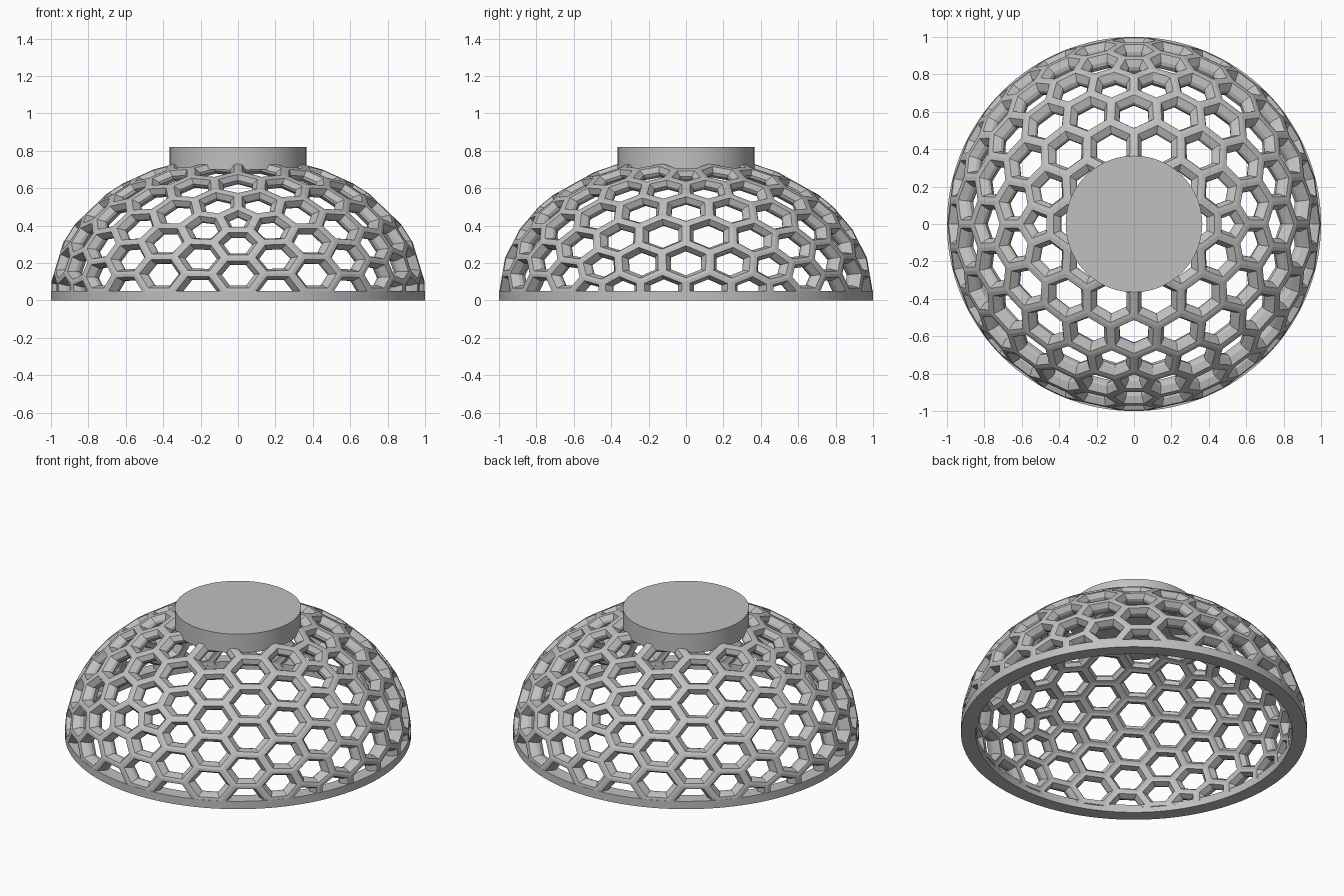
import bpy, bmesh, math
from mathutils import Vector

cube = bpy.data.objects.get("Cube")
if cube:
    bpy.data.objects.remove(cube, do_unlink=True)

FREQ = 5          # cells along each icosahedron edge
RISE = 0.73       # dome height above its equator
EQUATOR = 0.05    # the equator sits on top of the rim

grey = bpy.data.materials.new("plain grey")
grey.use_nodes = True
colour = (0.53, 0.53, 0.53, 1)
grey.diffuse_color = colour
grey.node_tree.nodes["Principled BSDF"].inputs["Base Color"].default_value = colour


def finish(bm, name, smooth):
    bmesh.ops.recalc_face_normals(bm, faces=bm.faces[:])
    mesh = bpy.data.meshes.new(name)
    bm.to_mesh(mesh)
    bm.free()
    obj = bpy.data.objects.new(name, mesh)
    bpy.context.collection.objects.link(obj)
    mesh.materials.append(grey)
    if smooth:
        bpy.ops.object.select_all(action='DESELECT')
        obj.select_set(True)
        bpy.context.view_layer.objects.active = obj
        bpy.ops.object.shade_smooth_by_angle(angle=math.radians(30))
    return obj


def icosahedron():
    """Icosahedron with one edge on top, running along x."""
    phi = (1 + math.sqrt(5)) / 2
    bm = bmesh.new()
    for a in (-1, 1):
        for b in (-phi, phi):
            for co in ((a, 0, b), (b, a, 0), (0, b, a)):
                bm.verts.new(Vector(co).normalized())
    bmesh.ops.convex_hull(bm, input=bm.verts[:])
    return bm


def geodesic_sphere():
    """Icosahedron split into FREQ parts per edge, projected to a unit sphere."""
    ico = icosahedron()
    geo = bmesh.new()
    for face in ico.faces:
        a, b, c = (v.co for v in face.verts)
        grid = {}
        for i in range(FREQ + 1):
            for j in range(FREQ + 1 - i):
                p = a * (FREQ - i - j) + b * i + c * j
                grid[i, j] = geo.verts.new(p.normalized())
        for i in range(FREQ):
            for j in range(FREQ - i):
                geo.faces.new((grid[i, j], grid[i + 1, j], grid[i, j + 1]))
                if i + j < FREQ - 1:
                    geo.faces.new((grid[i + 1, j], grid[i + 1, j + 1], grid[i, j + 1]))
    ico.free()
    bmesh.ops.remove_doubles(geo, verts=geo.verts[:], dist=0.001)
    return geo


def cell_corners(vert):
    """Corners of the hexagon around a vertex, in order."""
    n = vert.co.normalized()
    u = n.orthogonal().normalized()
    w = n.cross(u)
    pts = [f.calc_center_median().normalized() for f in vert.link_faces]
    return sorted(pts, key=lambda p: math.atan2(p.dot(w), p.dot(u)))


# Honeycomb dome: each cell adds half of the six-sided bar around it,
# given as distance from the bar's middle and distance from the centre
BAR = ((0, 1), (0.022, 1), (0.043, 0.965), (0.043, 0.945), (0.022, 0.915), (0, 0.915))
geo = geodesic_sphere()
bm = bmesh.new()
for vert in geo.verts:
    if vert.co.z < -0.3:
        continue
    corners = cell_corners(vert)
    count = len(corners)
    middle = sum(corners, Vector()) / count
    apothem = sum(((corners[k] + corners[k - 1]) / 2 - middle).length
                  for k in range(count)) / count
    loops = [[bm.verts.new(p.lerp(middle, w / apothem) * r) for p in corners]
             for w, r in BAR]
    for outer, inner in zip(loops, loops[1:]):
        for k in range(count):
            m = (k + 1) % count
            bm.faces.new((outer[k], outer[m], inner[m], inner[k]))
geo.free()
bmesh.ops.remove_doubles(bm, verts=bm.verts[:], dist=0.0005)
for v in bm.verts:
    v.co.z = EQUATOR + RISE * v.co.z
bmesh.ops.bisect_plane(bm, geom=bm.verts[:] + bm.edges[:] + bm.faces[:],
                       plane_co=(0, 0, 0.03), plane_no=(0, 0, 1), clear_inner=True)
finish(bm, "honeycomb_dome", False)


def lathe(name, profile, closed, sides=128):
    """Spin a radius and height profile about the z axis."""
    bm = bmesh.new()
    verts = [bm.verts.new((r, 0, z)) for r, z in profile]
    edges = [bm.edges.new(pair) for pair in zip(verts, verts[1:])]
    if closed:
        edges.append(bm.edges.new((verts[-1], verts[0])))
    bmesh.ops.spin(bm, geom=verts + edges, cent=(0, 0, 0), axis=(0, 0, 1),
                   angle=math.tau, steps=sides, use_duplicate=False)
    bmesh.ops.remove_doubles(bm, verts=bm.verts[:], dist=0.0001)
    return finish(bm, name, True)


# Flat band round the open rim
lathe("rim_ring", [(1, 0), (1, 0.05), (0.915, 0.05), (0.915, 0)], True)
# Solid cap on the crown
lathe("top_cap", [(0, 0.70), (0.365, 0.70), (0.365, 0.82), (0, 0.82)], False)
